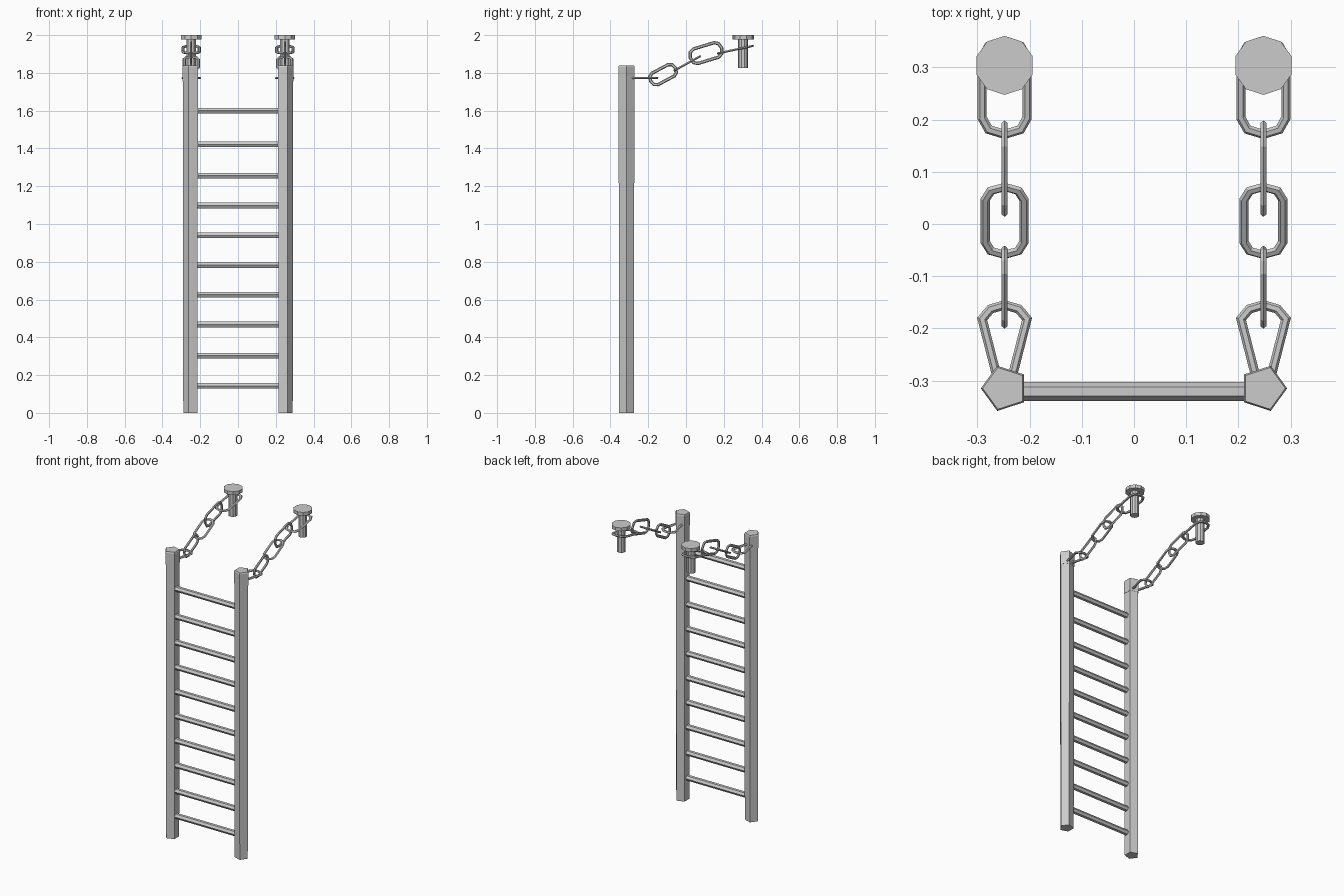
import bpy, bmesh
from math import sin, cos, pi, radians
from mathutils import Vector, Matrix

if "Cube" in bpy.data.objects:
    bpy.data.objects.remove(bpy.data.objects["Cube"])

X = 0.248          # sideways offset of posts and chains
POST_Y = -0.315


def finish(name, bm):
    bmesh.ops.recalc_face_normals(bm, faces=bm.faces)
    me = bpy.data.meshes.new(name)
    bm.to_mesh(me)
    bm.free()
    ob = bpy.data.objects.new(name, me)
    bpy.context.collection.objects.link(ob)
    return ob


def stack(name, x, y, n, start, levels):
    """Closed vertical prism from (radius, z) levels."""
    bm = bmesh.new()
    rings = [[bm.verts.new((x + r * cos(start + 2 * pi * i / n),
                            y + r * sin(start + 2 * pi * i / n), z))
              for i in range(n)] for r, z in levels]
    for a, b in zip(rings, rings[1:]):
        for i in range(n):
            j = (i + 1) % n
            bm.faces.new((a[i], a[j], b[j], b[i]))
    bm.faces.new(rings[0])
    bm.faces.new(rings[-1])
    return finish(name, bm)


def loop_bar(name, path, matrix, half=0.0088, thick=0.0065, n=6):
    """Faceted bar swept round a closed flat path, with mitred corners."""
    bm = bmesh.new()
    pts = [Vector(p) for p in path]
    rings = []
    for i, p in enumerate(pts):
        d0 = (p - pts[i - 1]).normalized()
        d1 = (pts[(i + 1) % len(pts)] - p).normalized()
        t = (d0 + d1).normalized()
        m = Vector((t.y, -t.x)) / max(0.6, t.dot(d1))
        ring = []
        for k in range(n):
            a = 2 * pi * k / n
            q = p + m * half * cos(a)
            ring.append(bm.verts.new(matrix @ Vector((q.x, q.y, thick * sin(a)))))
        rings.append(ring)
    for i, a in enumerate(rings):
        b = rings[(i + 1) % len(rings)]
        for k in range(n):
            j = (k + 1) % n
            bm.faces.new((a[k], a[j], b[j], b[k]))
    return finish(name, bm)


def link_path(L, W):
    """Long link: straight sides with four-segment ends, outer half sizes L, W."""
    w, e = W - 0.0088, 0.75 * (W - 0.0088)
    s = L - 0.0088 - e
    end = [(w * cos(a), s + e * sin(a)) for a in (i * pi / 4 for i in range(5))]
    return end + [(-x, -y) for x, y in end]


# Chain links: centre y, centre z, tilt, half length, half width, upright or flat
LINKS = [(-0.121, 1.791, 28, 0.083, 0.043, True),
         (0.006, 1.850, 29, 0.083, 0.046, False),
         (0.106, 1.905, 17, 0.096, 0.049, True),
         (0.261, 1.923, 12, 0.100, 0.052, False)]
TEARDROP = [(0.043, 0.133), (0.027, 0.152), (0, 0.160), (-0.027, 0.152),
            (-0.043, 0.133), (-0.014, 0.020), (0.014, 0.020)]

for side, label in ((-1, "left"), (1, "right")):
    x = side * X
    point = pi if side < 0 else 0
    # Pentagonal post and its cap
    stack(label + "_post", x, POST_Y, 5, point,
          [(0.0415, 0), (0.0425, 0.18), (0.0435, 1.80)])
    stack(label + "_post_cap", x, POST_Y, 5, point,
          [(0.0455, 1.755), (0.0455, 1.832), (0.042, 1.84)])
    # Tapered eye fixed to the post
    loop_bar(label + "_post_eye", TEARDROP,
             Matrix.Translation((x, POST_Y, 1.773)))
    # Chain
    for i, (y, z, tilt, L, W, upright) in enumerate(LINKS):
        m = Matrix.Translation((x, y, z)) @ Matrix.Rotation(radians(tilt), 4, 'X')
        if upright:
            m = m @ Matrix.Rotation(pi / 2, 4, 'Y')
        loop_bar(f"{label}_chain_link_{i + 1}", link_path(L, W), m)
    # Anchor peg with a wide flat head
    stack(label + "_anchor_peg", x, 0.302, 10, pi / 2,
          [(0.027, 1.825), (0.027, 1.985)])
    stack(label + "_anchor_head", x, 0.304, 10, pi / 2,
          [(0.0565, 1.978), (0.0565, 2.0)])

# Rungs between the posts
RUNG_Z = (0.143, 0.303, 0.468, 0.626, 0.783, 0.940, 1.098, 1.256, 1.422, 1.600)
for i, z in enumerate(RUNG_Z):
    bm = bmesh.new()
    bmesh.ops.create_cone(bm, cap_ends=True, segments=6, radius1=0.018,
                          radius2=0.018, depth=0.45)
    bm.transform(Matrix.Translation((0, -0.321, z)) @ Matrix.Rotation(pi / 2, 4, 'Y')
                 @ Matrix.Scale(0.95, 4, (1, 0, 0)))
    finish(f"rung_{i + 1}", bm)
